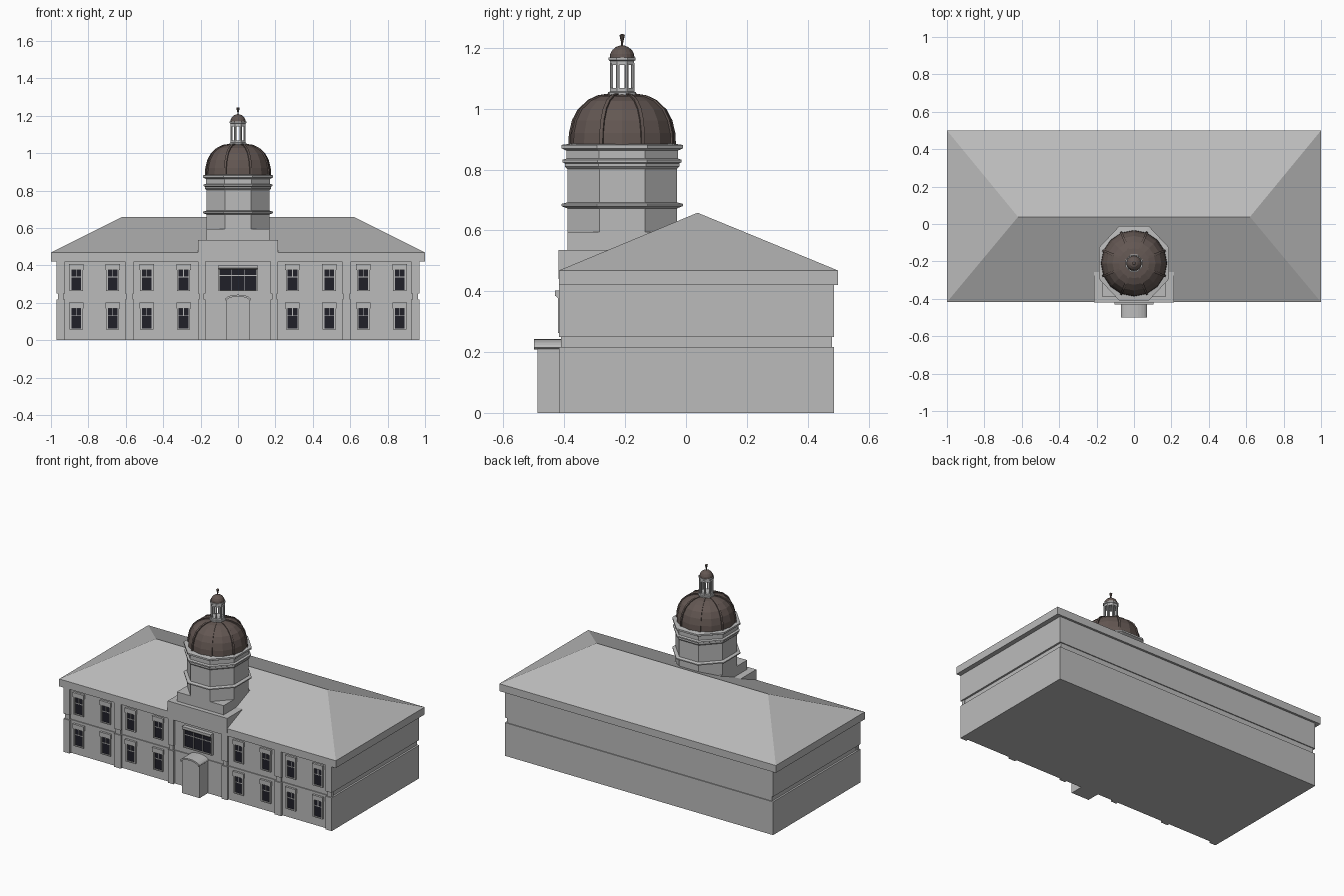
import bpy, bmesh, math

if "Cube" in bpy.data.objects:
    bpy.data.objects.remove(bpy.data.objects["Cube"])

def material(name, r, g, b):
    m = bpy.data.materials.new(name)
    m.diffuse_color = (r, g, b, 1)
    m.use_nodes = True
    m.node_tree.nodes["Principled BSDF"].inputs["Base Color"].default_value = m.diffuse_color
    return m

STONE = material("grey_stone", 0.50, 0.50, 0.50)
BROWN = material("brown_dome", 0.125, 0.095, 0.085)
GLASS = material("dark_glass", 0.014, 0.014, 0.022)
CY = -0.21                                  # tower centre in y

def finish(name, bm, mat):
    bmesh.ops.remove_doubles(bm, verts=bm.verts, dist=1e-5)
    bmesh.ops.recalc_face_normals(bm, faces=bm.faces)
    me = bpy.data.meshes.new(name)
    bm.to_mesh(me)
    bm.free()
    me.materials.append(mat)
    ob = bpy.data.objects.new(name, me)
    bpy.context.collection.objects.link(ob)
    return ob

def loft(name, rings, mat):
    """Skin closed rings of points and cap both ends."""
    bm = bmesh.new()
    vs = [[bm.verts.new(p) for p in ring] for ring in rings]
    n = len(rings[0])
    for a, b in zip(vs, vs[1:]):
        for i in range(n):
            j = (i + 1) % n
            bm.faces.new((a[i], a[j], b[j], b[i]))
    bm.faces.new(vs[0])
    bm.faces.new(vs[-1])
    return finish(name, bm, mat)

def rect(x0, x1, y0, y1, z):
    return [(x0, y0, z), (x1, y0, z), (x1, y1, z), (x0, y1, z)]

def box(name, x0, x1, y0, y1, z0, z1, mat=STONE):
    return loft(name, [rect(x0, x1, y0, y1, z0), rect(x0, x1, y0, y1, z1)], mat)

def turned(name, profile, n, mat, start=0.0, sx=1.0, cx=0.0, cy=CY):
    rings = []
    for r, z in profile:
        rings.append([(cx + sx * r * math.cos(start + math.tau * i / n),
                       cy + r * math.sin(start + math.tau * i / n), z) for i in range(n)])
    return loft(name, rings, mat)

# Main block with a groove between the storeys
WALL = -0.403
GROOVED = [(0, 0), (0, .217), (.012, .217), (.012, .25), (0, .25), (0, .42)]
loft("main_walls", [rect(-.97 + d, .97 - d, WALL + d * .5, .486 - d * .5, z)
                    for d, z in GROOVED], STONE)

# Cornice and hipped roof
loft("hipped_roof", [rect(-1, 1, -.418, .5, .42), rect(-1, 1, -.418, .5, .468),
                     rect(-.62, .62, .038, .038, .658)], STONE)

# Front pilasters
for s in (-1, 1):
    for a, b in ((.925, .97), (.555, .605), (.175, .215)):
        x0, x1 = sorted((s * a, s * b))
        loft("pilaster", [rect(x0 + d * .6, x1 - d * .6, -.418 + d * .6, -.39, z)
                          for d, z in GROOVED], STONE)

# Small windows: glass, surround, lintel and glazing bars
def window(x, z):
    box("window_glass", x - .027, x + .027, WALL - .003, WALL + .002, z, z + .108, GLASS)
    for s in (-1, 1):
        x0, x1 = sorted((x + s * .026, x + s * .035))
        box("window_jamb", x0, x1, WALL - .011, WALL, z - .003, z + .112)
    box("window_lintel", x - .039, x + .039, WALL - .014, WALL, z + .108, z + .138)
    box("window_sill", x - .035, x + .035, WALL - .011, WALL, z - .006, z)
    box("window_bar", x - .027, x + .027, WALL - .006, WALL, z + .066, z + .071)
    box("window_mullion", x - .002, x + .002, WALL - .006, WALL, z + .07, z + .108)

for x in (.865, .67, .488, .291):
    for z in (.062, .268):
        window(x, z)
        window(-x, z)

# Wide central window with hood
box("central_glass", -.098, .098, WALL - .008, WALL, .268, .38, GLASS)
for s in (-1, 1):
    x0, x1 = sorted((s * .096, s * .104))
    box("central_jamb", x0, x1, -.421, WALL, .264, .385)
    box("central_mullion", s * .033 - .002, s * .033 + .002, -.415, WALL, .268, .38)
box("central_sill", -.104, .104, -.421, WALL, .262, .268)
box("central_bar", -.098, .098, -.415, WALL, .344, .349)
loft("central_hood", [rect(-.104, .104, -.421, WALL, .378),
                      rect(-.104, .104, -.431, WALL, .386),
                      rect(-.104, .104, -.431, WALL, .402)], STONE)

# Porch with arched cap
def arch(half, base, rise, n=10):
    return [(half * math.cos(math.pi * i / n), base + rise * math.sin(math.pi * i / n))
            for i in range(n + 1)]

def extrude_y(name, pts, y0, y1):
    return loft(name, [[(x, y, z) for x, z in pts] for y in (y0, y1)], STONE)

extrude_y("porch", [(-.064, 0), (.064, 0)] + arch(.064, .208, .026), -.488, WALL)
extrude_y("porch_cap", arch(.07, .215, .028) + arch(.062, .208, .025)[::-1], -.5, WALL)

# Stepped tower base
box("tower_pedestal", -.215, .215, -.419, -.1, .44, .535)
box("tower_plinth", -.169, .169, CY - .18, CY + .18, .5, .595)

# Octagonal drum with moulded rings
K = 1 / math.cos(math.pi / 8)
OCT = math.pi / 8
drum = [(.18, .55), (.18, .672), (.2, .68), (.2, .687), (.18, .692), (.18, .802),
        (.188, .81), (.188, .82), (.196, .824), (.196, .832), (.183, .836), (.183, .862),
        (.2, .87), (.2, .881), (.17, .885)]
turned("octagonal_drum", [(r * K, z) for r, z in drum], 8, STONE, OCT, .94)

# Dome and its eight ribs
dome = [(.177, .88), (.175, .92), (.165, .962), (.146, .998), (.115, 1.026),
        (.08, 1.041), (.04, 1.047)]
turned("dome", dome, 16, BROWN)
for k in range(8):
    a = OCT + k * math.tau / 8
    c, s = math.cos(a), math.sin(a)
    rings = []
    for r, z in dome:
        section = [(r - .01, -.006, z - .004), (r - .01, .006, z - .004),
                   (r + .005, .006, z + .003), (r + .005, -.006, z + .003)]
        rings.append([(u * c - v * s, CY + u * s + v * c, w) for u, v, w in section])
    loft("dome_rib", rings, BROWN)

# Open lantern
turned("lantern_base", [(.05, 1.04), (.05, 1.054), (.044, 1.056), (.044, 1.068)],
       8, STONE, OCT)
for k in range(8):
    a = OCT + k * math.tau / 8
    turned("lantern_column", [(.006, 1.065), (.006, 1.15)], 6, STONE, a,
           cx=.038 * math.cos(a), cy=CY + .038 * math.sin(a))
turned("lantern_entablature", [(.043, 1.143), (.043, 1.157), (.048, 1.16), (.048, 1.168)],
       8, STONE, OCT)

# Lantern dome and finial
turned("lantern_dome", [(.041, 1.166), (.039, 1.18), (.032, 1.193), (.02, 1.203),
                        (.006, 1.208)], 16, BROWN)
turned("finial", [(.004, 1.2), (.003, 1.215), (.009, 1.242), (.004, 1.245)], 8, BROWN)
